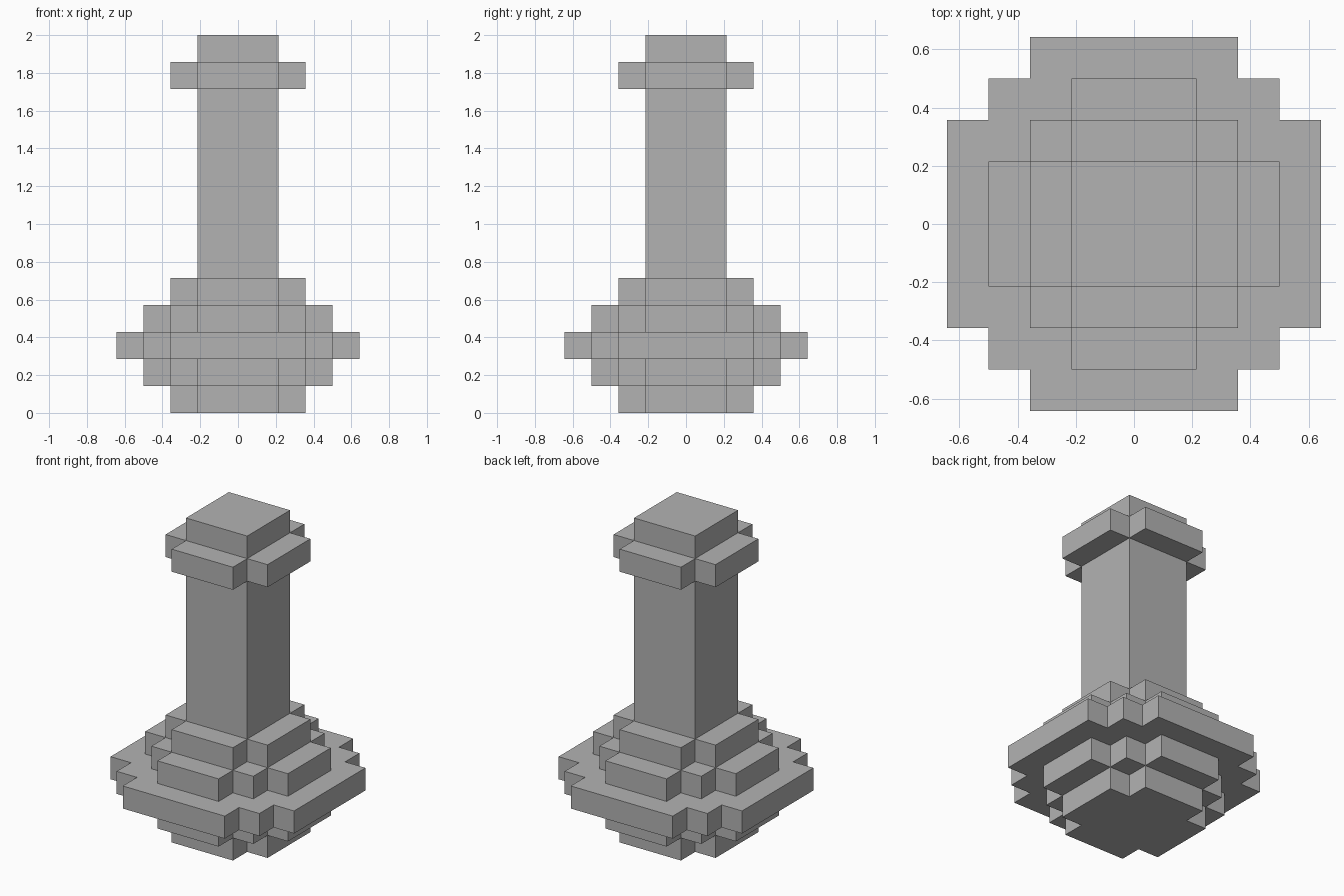
import bpy
import bmesh

if "Cube" in bpy.data.objects:
    bpy.data.objects.remove(bpy.data.objects["Cube"], do_unlink=True)

U = 1 / 7  # edge length of one block

grey = bpy.data.materials.new("plain_grey")
grey.use_nodes = True
color = (0.45, 0.45, 0.45, 1)
grey.diffuse_color = color
grey.node_tree.nodes["Principled BSDF"].inputs["Base Color"].default_value = color


def slab(name, corner, bottom, height):
    """Extrude a four-fold stepped outline; corner is its +x+y quarter in blocks."""
    outline = []
    quarter = corner
    for _ in range(4):
        outline += quarter
        quarter = [(-y, x) for x, y in quarter]
    bm = bmesh.new()
    base = bm.faces.new([bm.verts.new((x * U, y * U, bottom * U)) for x, y in outline])
    top = bmesh.ops.extrude_face_region(bm, geom=[base], use_keep_orig=True)
    verts = [v for v in top["geom"] if isinstance(v, bmesh.types.BMVert)]
    bmesh.ops.translate(bm, verts=verts, vec=(0, 0, height * U))
    bmesh.ops.recalc_face_normals(bm, faces=bm.faces)
    mesh = bpy.data.meshes.new(name)
    bm.to_mesh(mesh)
    bm.free()
    mesh.materials.append(grey)
    obj = bpy.data.objects.new(name, mesh)
    bpy.context.collection.objects.link(obj)


def stepped(arm, width, square):
    """Corner staircase of a square with a shallow arm on every side."""
    return [(arm, width), (square, width), (square, square),
            (width, square), (width, arm)]


square = [(1.5, 1.5)]
cross = [(2.5, 1.5), (1.5, 1.5), (1.5, 2.5)]
middle = stepped(3.5, 1.5, 2.5)
wide = stepped(4.5, 2.5, 3.5)

# Rounded block base, bottom to top
slab("base_bottom", cross, 0, 1)
slab("base_lower", middle, 1, 1)
slab("base_rim", wide, 2, 1)
slab("base_upper", middle, 3, 1)
slab("base_top", cross, 4, 1)

# Neck with its collar
slab("neck", square, 5, 9)
slab("collar", cross, 12, 1)
